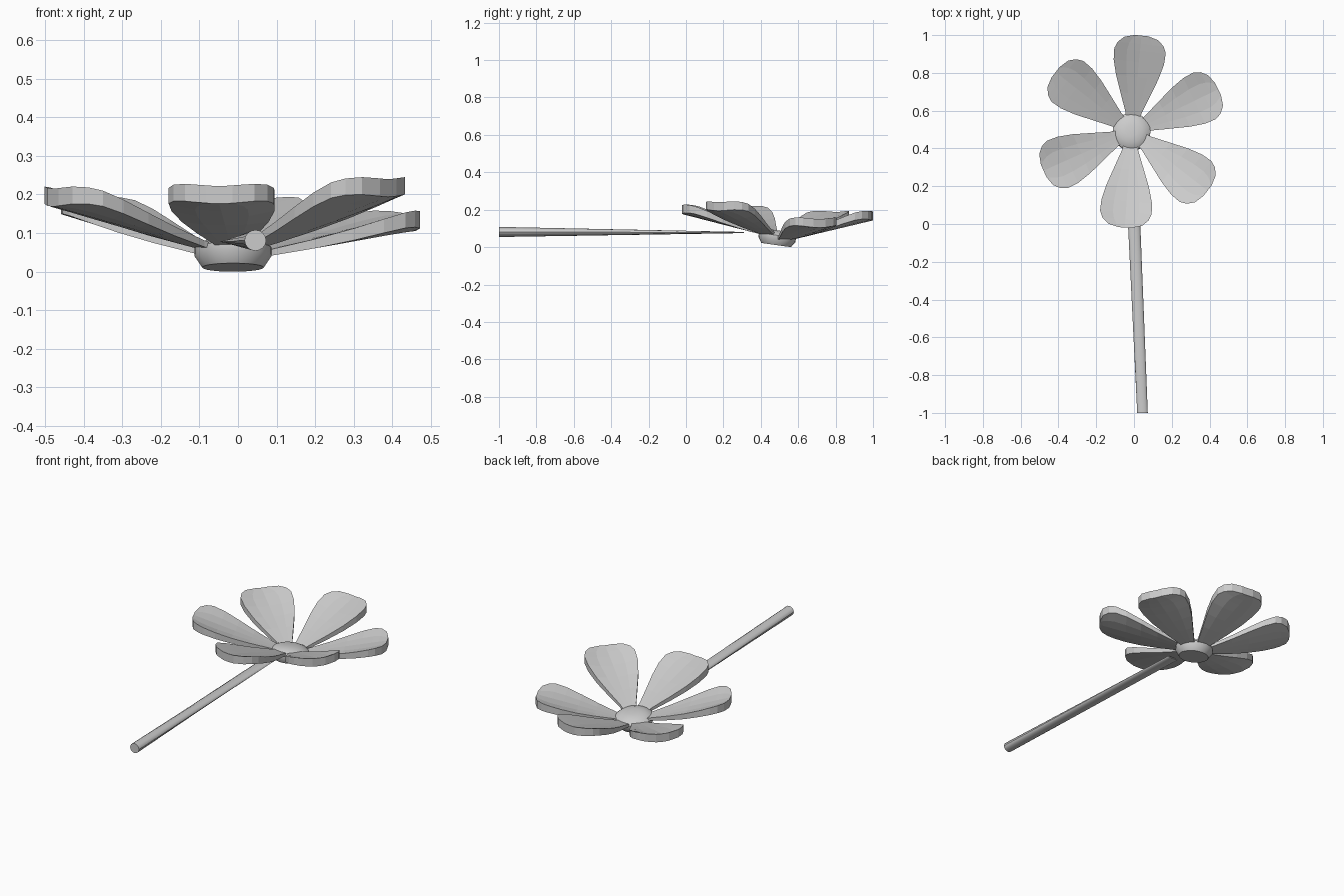
import bpy, math
from mathutils import Matrix, Vector

if "Cube" in bpy.data.objects:
    bpy.data.objects.remove(bpy.data.objects["Cube"])

CENTRE = Vector((-0.013, 0.49, 0))


def add_mesh(name, verts, faces, smooth=False):
    mesh = bpy.data.meshes.new(name)
    mesh.from_pydata([tuple(v) for v in verts], [], faces)
    mesh.update()
    obj = bpy.data.objects.new(name, mesh)
    bpy.context.collection.objects.link(obj)
    if smooth:
        bpy.ops.object.select_all(action='DESELECT')
        obj.select_set(True)
        bpy.context.view_layer.objects.active = obj
        bpy.ops.object.shade_smooth_by_angle(angle=math.radians(35))
    return obj


def skin_rings(rings):
    """Join closed rings of equal size and cap both ends."""
    n = len(rings[0])
    verts = [v for ring in rings for v in ring]
    faces = [(k * n + i, k * n + (i + 1) % n, (k + 1) * n + (i + 1) % n, (k + 1) * n + i)
             for k in range(len(rings) - 1) for i in range(n)]
    faces.append(tuple(reversed(range(n))))
    faces.append(tuple(range(len(verts) - n, len(verts))))
    return verts, faces


# Petals: radius and half width along the length, cupped across, thicker at the tip
OUTLINE = [(0.04, 0.03), (0.10, 0.043), (0.20, 0.08), (0.29, 0.113), (0.37, 0.134),
           (0.43, 0.137), (0.465, 0.122), (0.495, 0.09), (0.51, 0.035)]
COLUMNS = [-1, -0.5, 0, 0.5, 1]


def petal(name, angle, tip_z):
    turn = Matrix.Rotation(math.radians(angle), 3, 'Z')
    base_z = 0.043 - 0.012 * math.sin(math.radians(angle))
    rings = []
    for r, w in OUTLINE:
        s = r / 0.51
        top, bottom = [], []
        for c in COLUMNS:
            z = base_z + (tip_z - base_z) * s + 0.025 * s * (c * w / 0.137) ** 2
            p = CENTRE + turn @ Vector((r, c * w, 0))
            top.append(p + Vector((0, 0, z)))
            bottom.append(p + Vector((0, 0, z - 0.01 - 0.036 * s)))
        rings.append(bottom + top[::-1])
    add_mesh(name, *skin_rings(rings))


for i, (angle, tip_z) in enumerate([(84, 0.188), (26, 0.15), (-38, 0.24),
                                    (-94, 0.222), (204, 0.215), (142, 0.188)]):
    petal(f"petal_{i + 1}", angle, tip_z)

# Flower centre: turned cup and low dome, tilted backwards
PROFILE = [(0.08, 0), (0.1, 0.03), (0.1, 0.052), (0.085, 0.064), (0.06, 0.074), (0.03, 0.079)]
tilt = Matrix.Rotation(math.radians(-8), 3, 'X')
rings = [[tilt @ Vector((r * math.cos(a), r * math.sin(a), z)) + CENTRE + Vector((0, -0.008, 0.011))
          for a in (2 * math.pi * i / 24 for i in range(24))] for r, z in PROFILE]
add_mesh("flower_centre", *skin_rings(rings), smooth=True)

# Stem: round at the foot, pressed flat where it meets the flower
STATIONS = [((-0.013, 0.31, 0.078), 0.034, 0.003), ((0.045, -1.0, 0.081), 0.028, 0.027)]
rings = [[Vector(c) + Vector((rx * math.cos(a), 0, rz * math.sin(a)))
          for a in (2 * math.pi * i / 16 for i in range(16))] for c, rx, rz in STATIONS]
add_mesh("stem", *skin_rings(rings), smooth=True)
